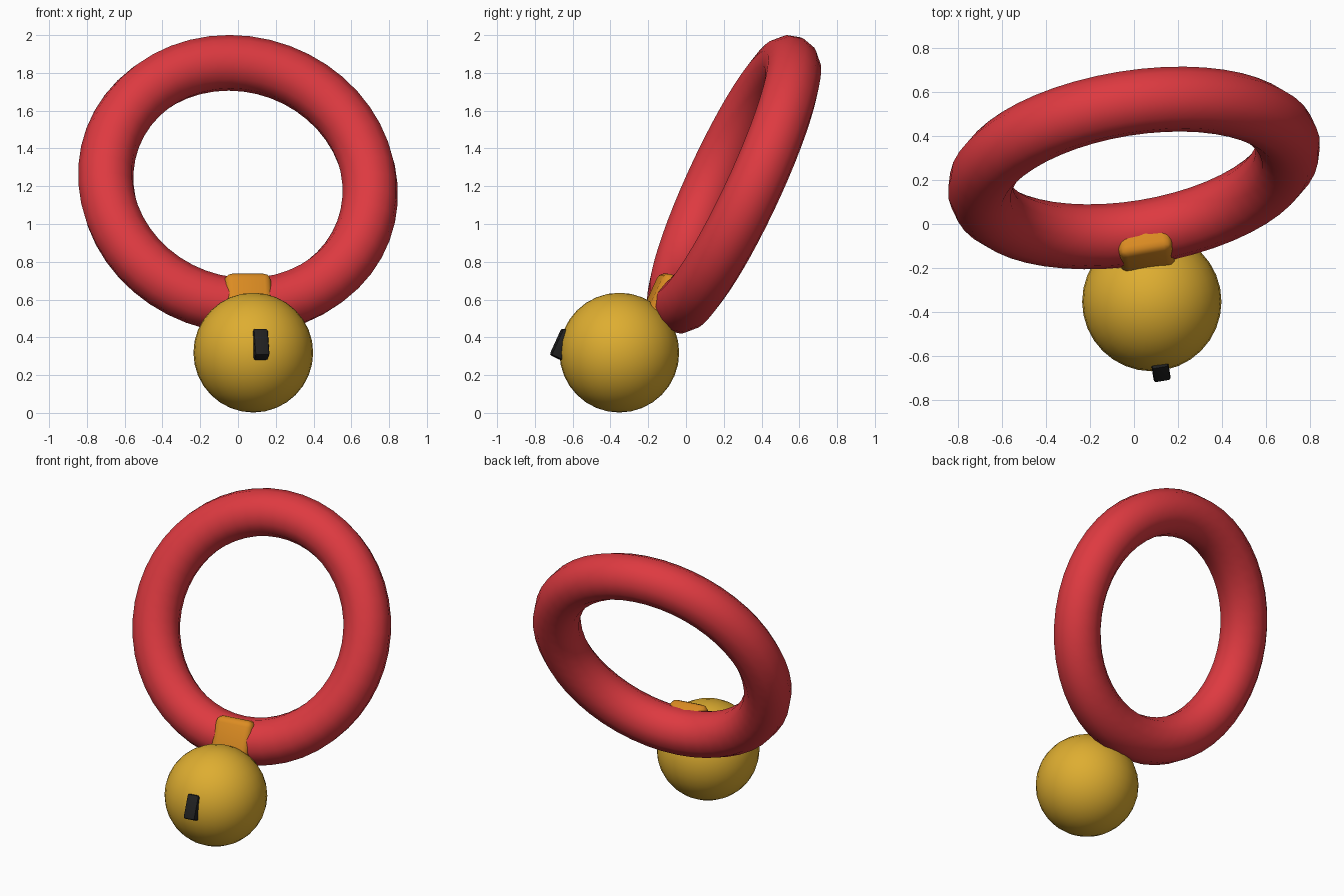
import bpy
import math
from mathutils import Vector, Matrix

if "Cube" in bpy.data.objects:
    bpy.data.objects.remove(bpy.data.objects["Cube"])


def material(name, rgb):
    m = bpy.data.materials.new(name)
    m.diffuse_color = (*rgb, 1)
    m.use_nodes = True
    m.node_tree.nodes["Principled BSDF"].inputs["Base Color"].default_value = m.diffuse_color
    return m


red = material("red", (0.73, 0.042, 0.052))
gold = material("gold", (0.73, 0.42, 0.03))
orange = material("orange", (0.71, 0.26, 0.016))
black = material("black", (0.015, 0.015, 0.015))

# Shared tilted frame: side, up along the ring plane, and facing normal
n = Vector((0.146, -0.897, 0.418)).normalized()
u = Vector((-n.y, n.x, 0)).normalized()
v = n.cross(u)
frame = Matrix((u, v, n)).transposed()
MAJOR, MINOR = 0.708, 0.148
ring_center = Vector((0, 0.255, 1.21))


def finish(name, mat, angle=40):
    ob = bpy.context.object
    ob.name = name
    ob.data.materials.append(mat)
    bpy.ops.object.shade_smooth_by_angle(angle=math.radians(angle))
    return ob


def rounded_box(name, center, size, bevel, segments, mat):
    bpy.ops.mesh.primitive_cube_add(size=1)
    ob = bpy.context.object
    ob.data.transform(Matrix.Diagonal((*size, 1)))
    ob.matrix_world = Matrix.Translation(center) @ frame.to_4x4()
    mod = ob.modifiers.new("round", "BEVEL")
    mod.width = bevel
    mod.segments = segments
    bpy.ops.object.modifier_apply(modifier="round")
    return finish(name, mat)


# Tilted ring
bpy.ops.mesh.primitive_torus_add(major_radius=MAJOR, minor_radius=MINOR,
                                 major_segments=48, minor_segments=12)
bpy.context.object.matrix_world = Matrix.Translation(ring_center) @ frame.to_4x4()
finish("ring", red)

# Round bell
bpy.ops.mesh.primitive_uv_sphere_add(radius=0.317, segments=32, ring_count=16,
                                     location=(0.081, -0.353, 0.319))
finish("bell", gold)

# Clasp set into the lowest part of the ring, showing on its front
low = ring_center - v * MAJOR
rounded_box("clasp", low + n * 0.078 - u * 0.007, (0.25, 0.26, 0.155),
            0.04, 3, orange)

# Dark slot plate on the bell front
rounded_box("bell_slot", Vector((0.118, -0.642, 0.357)), (0.078, 0.156, 0.1),
            0.012, 2, black)
